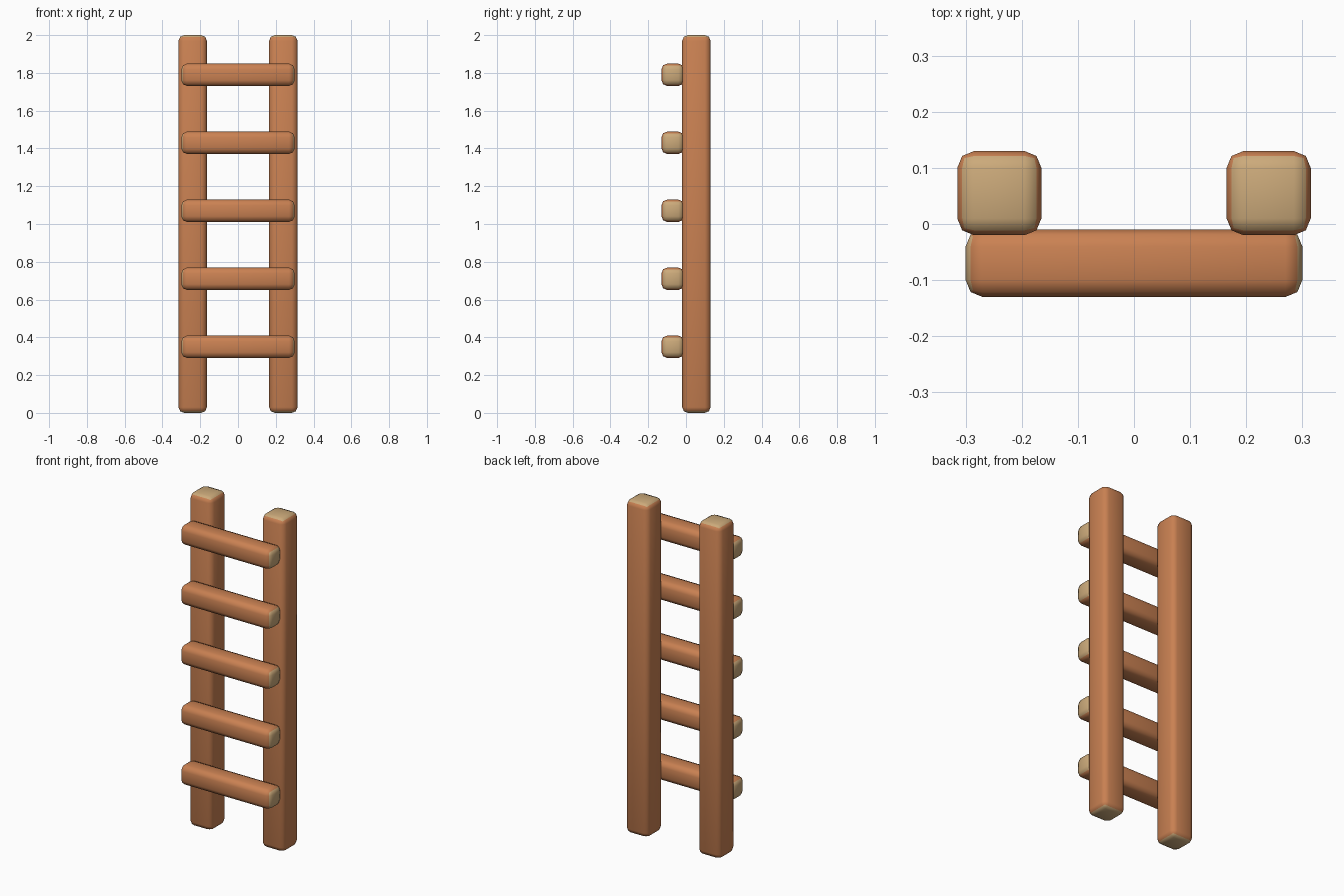
import bpy, bmesh
from mathutils import Vector

if "Cube" in bpy.data.objects:
    bpy.data.objects.remove(bpy.data.objects["Cube"])


def material(name, rgb):
    m = bpy.data.materials.new(name)
    m.diffuse_color = (*rgb, 1)
    m.use_nodes = True
    m.node_tree.nodes["Principled BSDF"].inputs["Base Color"].default_value = m.diffuse_color
    return m


BARK = material("orange_brown_wood", (0.59, 0.22, 0.085))
END = material("tan_end_grain", (0.60, 0.40, 0.195))


def beam(name, center, size, axis, radius=0.03):
    """Rounded beam; faces pointing along its long axis get the end-grain colour."""
    bm = bmesh.new()
    bmesh.ops.create_cube(bm, size=1)
    bmesh.ops.scale(bm, vec=size, verts=bm.verts)
    bmesh.ops.bevel(bm, geom=bm.edges[:], offset=radius, segments=2,
                    profile=0.5, affect='EDGES', clamp_overlap=True)
    bmesh.ops.recalc_face_normals(bm, faces=bm.faces)
    bm.normal_update()
    for f in bm.faces:
        f.smooth = True
        f.material_index = int(abs(f.normal[axis]) > 0.65)
    me = bpy.data.meshes.new(name)
    bm.to_mesh(me)
    bm.free()
    me.materials.append(BARK)
    me.materials.append(END)
    ob = bpy.data.objects.new(name, me)
    ob.location = Vector(center)
    bpy.context.collection.objects.link(ob)
    return ob


# Two upright rails
for side, label in ((-1, "left"), (1, "right")):
    beam(f"{label}_rail", (side * 0.24, 0.055, 1.0), (0.15, 0.15, 2.0), 2)

# Five rungs fixed across the front of the rails
for i in range(5):
    beam(f"rung_{i + 1}", (0, -0.07, 0.35 + 0.36 * i), (0.6, 0.12, 0.118), 0)
